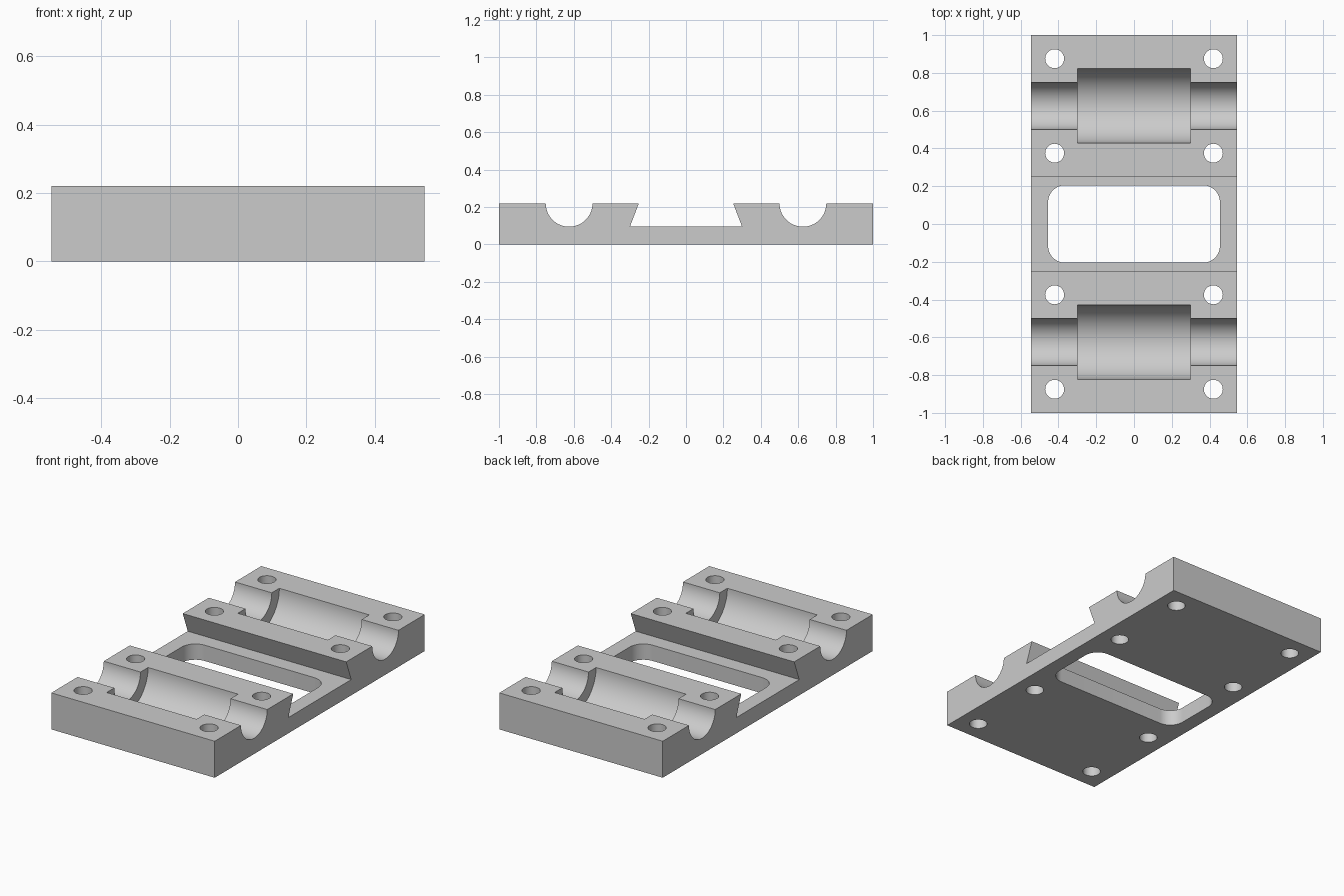
import bpy
import bmesh
from math import cos, sin, pi
from mathutils import Vector

if "Cube" in bpy.data.objects:
    bpy.data.objects.remove(bpy.data.objects["Cube"], do_unlink=True)

HALF_X, HALF_Y, TOP, FLOOR = 0.545, 1.0, 0.22, 0.095
GROOVE_Y = 0.625

grey = bpy.data.materials.new("plain_grey")
grey.use_nodes = True
colour = (0.6, 0.6, 0.6, 1)
grey.diffuse_color = colour
grey.node_tree.nodes["Principled BSDF"].inputs["Base Color"].default_value = colour


def prism(name, outline, axis, low, high):
    """Extrude a 2D outline along x (outline in y, z) or z (outline in x, y)."""
    bm = bmesh.new()
    place = (lambda a, b: (low, a, b)) if axis == "x" else (lambda a, b: (a, b, low))
    face = bm.faces.new([bm.verts.new(place(a, b)) for a, b in outline])
    grown = bmesh.ops.extrude_face_region(bm, geom=[face])["geom"]
    step = Vector((high - low, 0, 0) if axis == "x" else (0, 0, high - low))
    bmesh.ops.translate(bm, vec=step, verts=[g for g in grown if isinstance(g, bmesh.types.BMVert)])
    bmesh.ops.recalc_face_normals(bm, faces=bm.faces)
    mesh = bpy.data.meshes.new(name)
    bm.to_mesh(mesh)
    bm.free()
    obj = bpy.data.objects.new(name, mesh)
    mesh.materials.append(grey)
    bpy.context.collection.objects.link(obj)
    return obj


def arc(cx, cy, r, start, end, steps):
    angles = [start + (end - start) * i / steps for i in range(steps + 1)]
    return [(cx + r * cos(a), cy + r * sin(a)) for a in angles]


def trough(y, r):
    """Half-round channel outline, open above the top face."""
    return arc(y, TOP, r, pi, 2 * pi, 40) + [(y + r, TOP + 0.1), (y - r, TOP + 0.1)]


# Base block: dovetail slot and narrow shaft grooves run its full length
right_side = [(0.30, FLOOR), (0.252, TOP)]
right_side += arc(GROOVE_Y, TOP, 0.125, pi, 2 * pi, 40)
right_side += [(HALF_Y, TOP), (HALF_Y, 0)]
left_side = [(-y, z) for y, z in reversed(right_side)]
block = prism("bearing_block", right_side + left_side, "x", -HALF_X, HALF_X)

cutters = []
for y in (-GROOVE_Y, GROOVE_Y):
    # Wide bearing pockets
    cutters.append(prism("bearing_pocket", trough(y, 0.197), "x", -0.30, 0.30))
    # Bolt holes around each pocket
    for x in (-0.42, 0.42):
        for dy in (-0.25, 0.25):
            hole = arc(x, y + dy, 0.05, 0, 2 * pi, 40)[:-1]
            cutters.append(prism("bolt_hole", hole, "z", -0.1, 0.4))

# Rounded window through the slot floor
window = []
for i, (sx, sy) in enumerate([(1, 1), (-1, 1), (-1, -1), (1, -1)]):
    window += arc(sx * 0.365, sy * 0.115, 0.09, i * pi / 2, (i + 1) * pi / 2, 12)
cutters.append(prism("floor_window", window, "z", -0.1, 0.4))

# Cut everything out of the block
bpy.ops.object.select_all(action="DESELECT")
bpy.context.view_layer.objects.active = block
block.select_set(True)
for cutter in cutters:
    cutter.hide_render = True
    cut = block.modifiers.new(cutter.name, "BOOLEAN")
    cut.operation, cut.solver, cut.object = "DIFFERENCE", "EXACT", cutter
    bpy.ops.object.modifier_apply(modifier=cut.name)
    bpy.data.objects.remove(cutter, do_unlink=True)

bpy.ops.object.shade_smooth_by_angle(angle=pi / 6)
